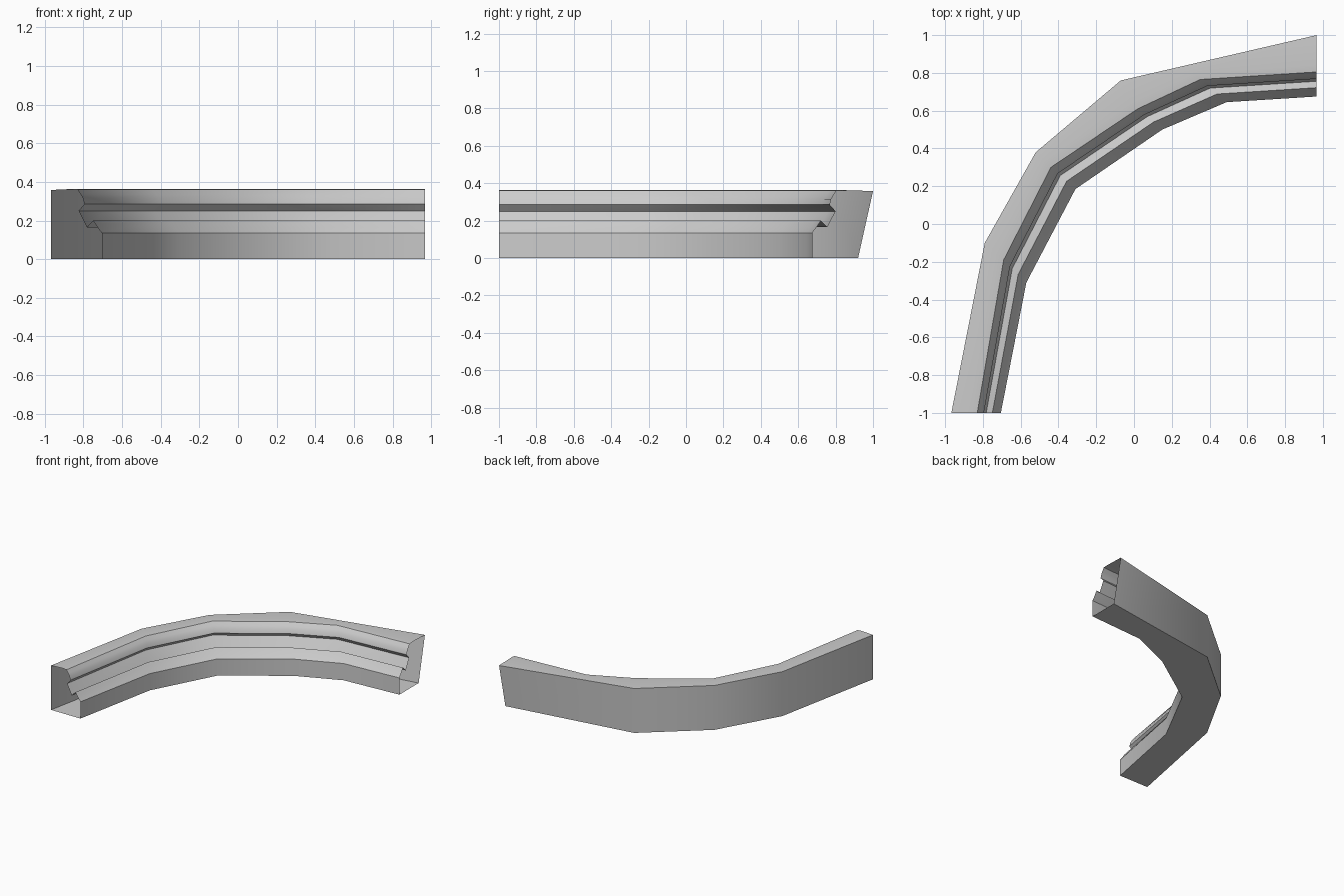
import bpy, bmesh, math
from mathutils import Vector

if "Cube" in bpy.data.objects:
    bpy.data.objects.remove(bpy.data.objects["Cube"])

# Plan paths: front foot, front top, back edge (one back corner serves two stations)
foot = [(-.705, -1), (-.57, -.31), (-.31, .185), (.15, .5), (.49, .645), (.967, .675)]
crown = [(-.83, -1), (-.69, -.19), (-.44, .3), (.02, .61), (.35, .765), (.967, .805)]
back = [(-.967, -1), (-.79, -.1), (-.52, .38), (-.07, .76), (-.07, .76), (.967, 1)]

# Moulding profile: (setback from foot, 0 = foot, 1 = crown; height)
profile = [(0, 0), (0, .135), (.18, .165), (.28, .185), (.36, .2), (.62, .165),
           (.96, .25), (.72, .285), (.78, .315), (.87, .335), (1, .36), (1.27, .363)]

bm = bmesh.new()
rings = []
for i, (f, c, b) in enumerate(zip(foot, crown, back)):
    f, c = Vector(f), Vector(c)
    ring = [bm.verts.new((*f.lerp(c, w), z)) for w, z in profile]
    # Back wall, leaning inward at the right-hand end only
    lean = .08 if i == len(foot) - 1 else 0
    ring.append(bm.verts.new((b[0], b[1], .358)))
    ring.append(bm.verts.new((b[0], b[1] - lean, 0)))
    rings.append(ring)

# Closed skin around the section, with both ends left open
n = len(rings[0])
for r, s in zip(rings, rings[1:]):
    for j in range(n):
        k = (j + 1) % n
        bm.faces.new((r[j], r[k], s[k], s[j]))
bmesh.ops.remove_doubles(bm, verts=bm.verts[:], dist=.0005)
bmesh.ops.recalc_face_normals(bm, faces=bm.faces[:])
bm.faces.ensure_lookup_table()
# Underside must face down
if min(bm.faces, key=lambda q: q.calc_center_median().z).normal.z > 0:
    bmesh.ops.reverse_faces(bm, faces=bm.faces[:])

mesh = bpy.data.meshes.new("curved_moulding")
bm.to_mesh(mesh)
bm.free()
obj = bpy.data.objects.new("curved_moulding", mesh)
bpy.context.collection.objects.link(obj)
bpy.context.view_layer.objects.active = obj
obj.select_set(True)
bpy.ops.object.shade_smooth_by_angle(angle=math.radians(31))
